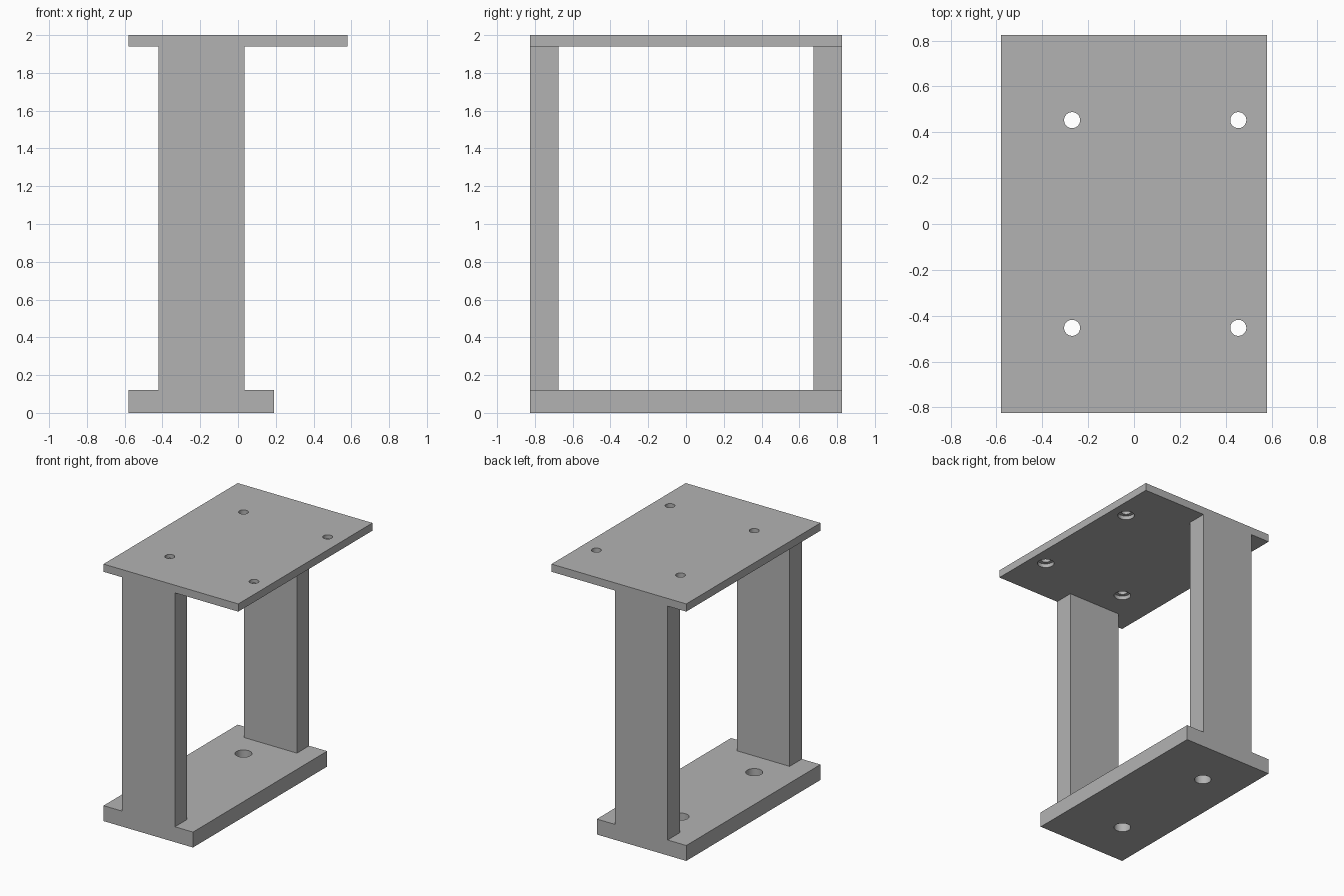
import bpy
import bmesh
from mathutils import Matrix, Vector

cube = bpy.data.objects.get("Cube")
if cube:
    bpy.data.objects.remove(cube, do_unlink=True)

grey = bpy.data.materials.new("mid_grey")
grey.use_nodes = True
grey.diffuse_color = (0.45, 0.45, 0.45, 1)
grey.node_tree.nodes["Principled BSDF"].inputs["Base Color"].default_value = grey.diffuse_color


def add_object(name, bm):
    mesh = bpy.data.meshes.new(name)
    bm.to_mesh(mesh)
    bm.free()
    mesh.materials.append(grey)
    obj = bpy.data.objects.new(name, mesh)
    bpy.context.collection.objects.link(obj)
    return obj


def box(name, low, high):
    low, high = Vector(low), Vector(high)
    bm = bmesh.new()
    bmesh.ops.create_cube(
        bm, size=1,
        matrix=Matrix.Translation((low + high) / 2) @ Matrix.Diagonal((*(high - low), 1)))
    return add_object(name, bm)


def drill(obj, centres, radius, bottom, top):
    """Cut round vertical holes, then shade their walls smooth."""
    bm = bmesh.new()
    for x, y in centres:
        bmesh.ops.create_cone(
            bm, cap_ends=True, segments=48, radius1=radius, radius2=radius,
            depth=top - bottom, matrix=Matrix.Translation((x, y, (bottom + top) / 2)))
    cutter = add_object("hole_cutter", bm)
    cutter.hide_render = True
    cut = obj.modifiers.new("holes", 'BOOLEAN')
    cut.operation = 'DIFFERENCE'
    cut.solver = 'EXACT'
    cut.object = cutter
    bpy.ops.object.select_all(action='DESELECT')
    bpy.context.view_layer.objects.active = obj
    obj.select_set(True)
    bpy.ops.object.modifier_apply(modifier=cut.name)
    bpy.data.objects.remove(cutter, do_unlink=True)
    bpy.ops.object.shade_smooth_by_angle()


half_depth, left_x = 0.825, -0.58
base_z, top_z = 0.12, 1.94
hole_x, hole_y = (-0.27, 0.455), (-0.453, 0.453)

# Base plate with two mounting holes
base = box("base_plate", (left_x, -half_depth, 0), (0.19, half_depth, base_z))
drill(base, [(hole_x[0], y) for y in hole_y], 0.06, -0.1, 0.2)

# Top plate with four screw holes, counterbored from beneath
top = box("top_plate", (left_x, -half_depth, top_z), (-left_x, half_depth, 2))
corners = [(x, y) for x in hole_x for y in hole_y]
drill(top, corners, 0.035, 1.8, 2.1)
drill(top, corners, 0.06, 1.8, 1.97)

# Upright posts, flush with the plate ends
for name, y0, y1 in (("front_post", -half_depth, -0.675), ("back_post", 0.675, half_depth)):
    box(name, (-0.42, y0, base_z), (0.035, y1, top_z))
